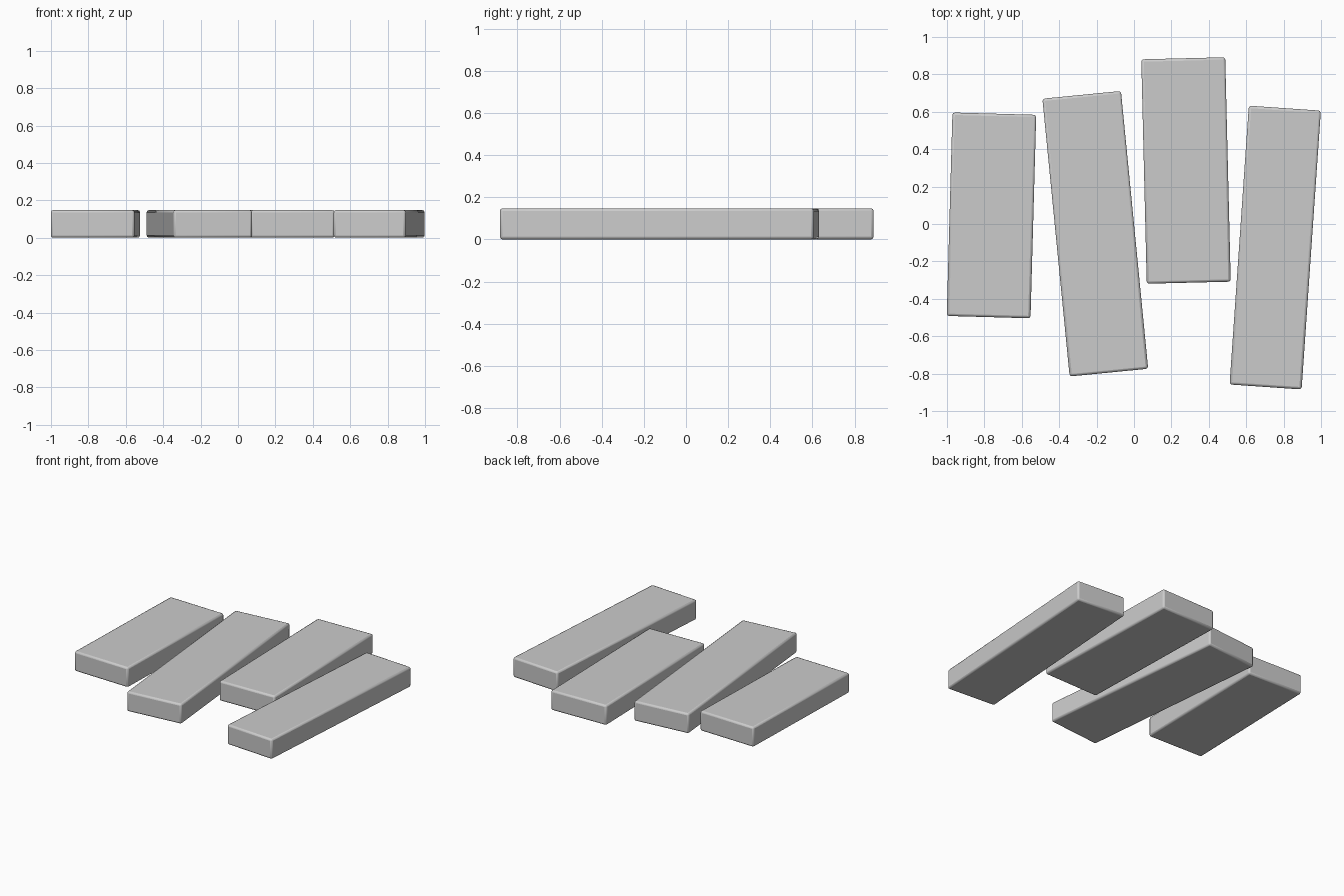
import bpy
import math

if "Cube" in bpy.data.objects:
    bpy.data.objects.remove(bpy.data.objects["Cube"])

THICKNESS = 0.148


def plank(name, x, y, width, length, angle):
    """Flat board with softened edges, lying on the ground."""
    bpy.ops.mesh.primitive_cube_add(size=1, location=(x, y, THICKNESS / 2))
    ob = bpy.context.object
    ob.name = name
    ob.scale = (width, length, THICKNESS)
    bpy.ops.object.transform_apply(location=False, rotation=False, scale=True)
    ob.rotation_euler.z = math.radians(angle)
    bevel = ob.modifiers.new("soft_edges", 'BEVEL')
    bevel.width = 0.013
    bevel.segments = 2
    bpy.ops.object.shade_smooth_by_angle(angle=math.radians(50))
    return ob


# Four boards laid side by side, each slightly turned
plank("plank_left", -0.762, 0.046, 0.448, 1.088, -1.6)
plank("plank_centre_left", -0.207, -0.052, 0.422, 1.492, 5.6)
plank("plank_centre_right", 0.278, 0.286, 0.449, 1.2, 1.4)
plank("plank_right", 0.755, -0.126, 0.386, 1.494, -3.95)
